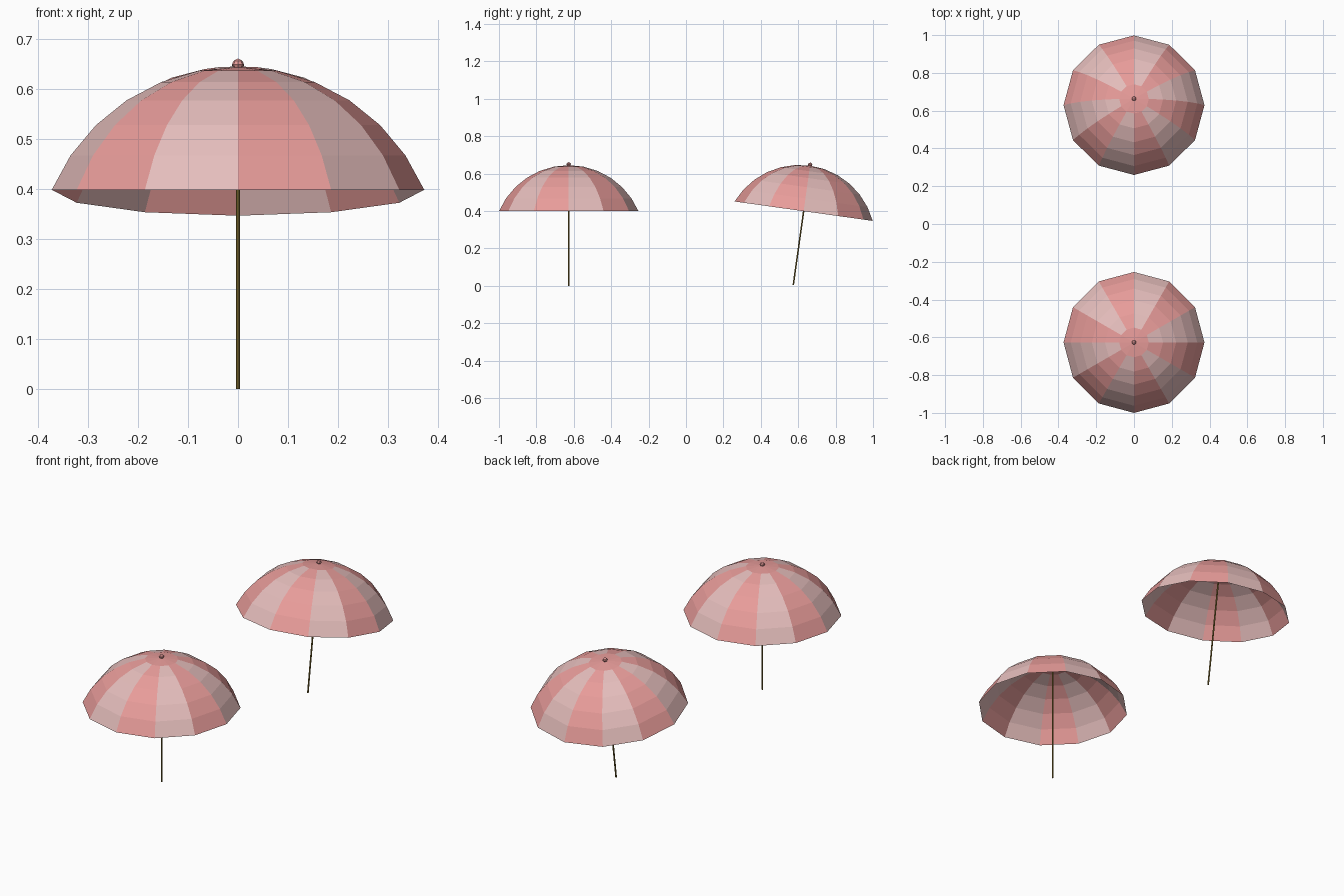
import bpy, bmesh
from math import sin, cos, pi, radians, asin
from mathutils import Matrix

if "Cube" in bpy.data.objects:
    bpy.data.objects.remove(bpy.data.objects["Cube"])

SIDES, RINGS = 12, 6
RIM_R, RIM_Z, TOP_Z = 0.373, 0.399, 0.645


def material(name, rgb):
    m = bpy.data.materials.new(name)
    m.diffuse_color = (*rgb, 1)
    m.use_nodes = True
    m.node_tree.nodes["Principled BSDF"].inputs["Base Color"].default_value = m.diffuse_color
    return m


RED = material("red_fabric", (0.80, 0.33, 0.32))
PALE = material("pale_fabric", (0.78, 0.51, 0.50))
WOOD = material("pole_wood", (0.23, 0.16, 0.03))


def add_object(name, bm, mats, matrix):
    mesh = bpy.data.meshes.new(name)
    bm.to_mesh(mesh)
    bm.free()
    for m in mats:
        mesh.materials.append(m)
    ob = bpy.data.objects.new(name, mesh)
    ob.matrix_world = matrix
    bpy.context.collection.objects.link(ob)
    return ob


def lathe(profile, sides, colour=lambda ring, k: 0):
    """Spin (radius, z) points from top to bottom; radius 0 makes a pole vertex."""
    bm = bmesh.new()
    rows = []
    for r, z in profile:
        if r == 0:
            rows.append([bm.verts.new((0, 0, z))] * sides)
        else:
            rows.append([bm.verts.new((r * cos(2 * pi * k / sides), r * sin(2 * pi * k / sides), z))
                         for k in range(sides)])
    for i in range(len(rows) - 1):
        for k in range(sides):
            n = (k + 1) % sides
            corners = [rows[i][k], rows[i + 1][k], rows[i + 1][n], rows[i][n]]
            face = bm.faces.new(list(dict.fromkeys(corners)))
            face.material_index = colour(i, k)
    return bm


# Canopy profile: equal steps along a spherical arc, measured from the rim plane
rise = TOP_Z - RIM_Z
R = (RIM_R ** 2 + rise ** 2) / (2 * rise)
arc = asin(RIM_R / R)
canopy = [(R * sin(arc * i / RINGS), rise - R + R * cos(arc * i / RINGS)) for i in range(RINGS + 1)]


def umbrella(tag, y, tilt):
    # Local origin is the middle of the rim
    m = Matrix.Translation((0, y, RIM_Z)) @ Matrix.Rotation(tilt, 4, 'X')
    # Striped canopy with an all-red crown
    stripes = lathe(canopy, SIDES, lambda ring, k: 0 if ring == 0 or k % 2 else 1)
    add_object(tag + "_canopy", stripes, [RED, PALE], m)
    # Pole
    pole = lathe([(0, rise - 0.002), (0.004, rise - 0.002), (0.004, -RIM_Z), (0, -RIM_Z)], 8)
    add_object(tag + "_pole", pole, [WOOD], m)
    # Finial bead
    bead = lathe([(0, rise + 0.017), (0.009, rise + 0.012), (0.012, rise + 0.005),
                  (0.009, rise - 0.001), (0, rise - 0.003)], 8)
    add_object(tag + "_finial", bead, [RED], m)


umbrella("upright_umbrella", -0.627, 0)
umbrella("tilted_umbrella", 0.629, -radians(8))
